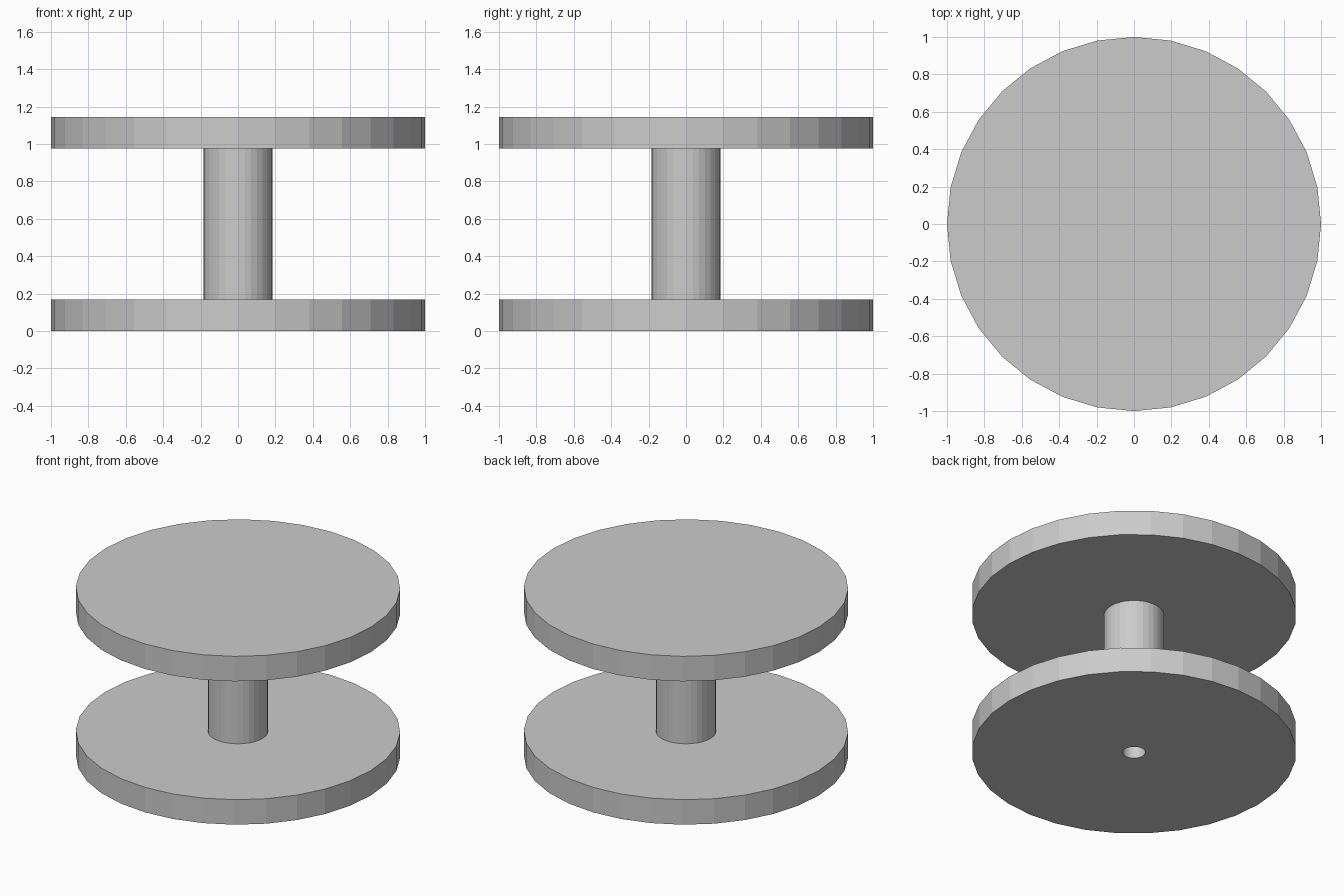
import bpy
import bmesh
from math import cos, sin, tau

old = bpy.data.objects.get("Cube")
if old:
    bpy.data.objects.remove(old, do_unlink=True)

SIDES = 32
PLATE_R, POST_R, BORE_R = 1.0, 0.185, 0.07
PLATE_H, HEIGHT = 0.17, 1.145

grey = bpy.data.materials.new("light grey")
grey.use_nodes = True
colour = (0.6, 0.6, 0.6, 1)
grey.diffuse_color = colour
grey.node_tree.nodes["Principled BSDF"].inputs["Base Color"].default_value = colour


def ring(bm, radius, z):
    return [bm.verts.new((radius * cos(tau * i / SIDES), radius * sin(tau * i / SIDES), z))
            for i in range(SIDES)]


def turned_part(name, radius, bottom, top, bore=0):
    """Faceted disc or post, with an optional bore along its axis."""
    bm = bmesh.new()
    low, high = ring(bm, radius, bottom), ring(bm, radius, top)
    loops = [low, high]
    if bore:
        loops += [ring(bm, bore, top), ring(bm, bore, bottom), low]
    else:
        bm.faces.new(low)
        bm.faces.new(high)
    for a, b in zip(loops, loops[1:]):
        for i in range(SIDES):
            j = (i + 1) % SIDES
            bm.faces.new((a[i], a[j], b[j], b[i]))
    bmesh.ops.recalc_face_normals(bm, faces=bm.faces)
    mesh = bpy.data.meshes.new(name)
    bm.to_mesh(mesh)
    bm.free()
    mesh.materials.append(grey)
    part = bpy.data.objects.new(name, mesh)
    bpy.context.collection.objects.link(part)
    return part


# Two plates joined by a hollow post; the bore opens underneath
turned_part("base_plate", PLATE_R, 0, PLATE_H, BORE_R)
turned_part("centre_post", POST_R, PLATE_H, HEIGHT - PLATE_H, BORE_R)
turned_part("top_plate", PLATE_R, HEIGHT - PLATE_H, HEIGHT)
